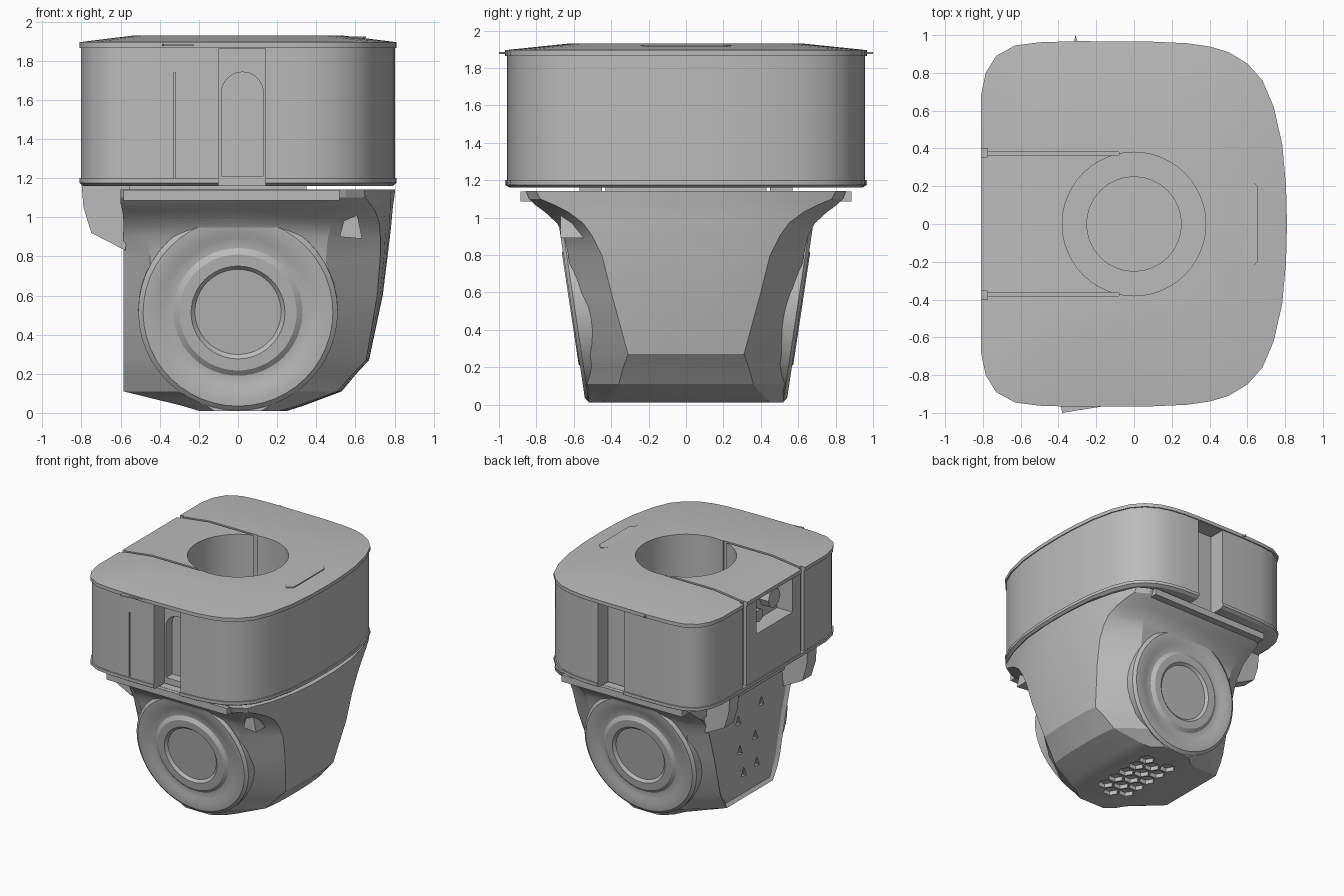
import bpy, bmesh, math
from mathutils import Matrix, Vector

if "Cube" in bpy.data.objects:
    bpy.data.objects.remove(bpy.data.objects["Cube"])

grey = bpy.data.materials.new("mid grey")
grey.diffuse_color = (0.5, 0.5, 0.5, 1)
grey.use_nodes = True
grey.node_tree.nodes["Principled BSDF"].inputs["Base Color"].default_value = grey.diffuse_color


def finish(bm, name, angle=30):
    bmesh.ops.recalc_face_normals(bm, faces=bm.faces)
    me = bpy.data.meshes.new(name)
    bm.to_mesh(me)
    bm.free()
    ob = bpy.data.objects.new(name, me)
    bpy.context.collection.objects.link(ob)
    me.materials.append(grey)
    smooth(ob, angle)
    return ob


def smooth(ob, angle=30):
    bpy.ops.object.select_all(action='DESELECT')
    ob.select_set(True)
    bpy.context.view_layer.objects.active = ob
    bpy.ops.object.shade_smooth_by_angle(angle=math.radians(angle))


def loft(name, rings, angle=30):
    """Skin a stack of equal-length rings and cap both ends."""
    bm = bmesh.new()
    vs = [[bm.verts.new(p) for p in r] for r in rings]
    n = len(vs[0])
    for a, b in zip(vs, vs[1:]):
        for i in range(n):
            j = (i + 1) % n
            bm.faces.new((a[i], a[j], b[j], b[i]))
    bm.faces.new(vs[0])
    bm.faces.new(vs[-1])
    return finish(bm, name, angle)


def box(name, x0, x1, y0, y1, z0, z1):
    return loft(name, [[(x0, y0, z), (x1, y0, z), (x1, y1, z), (x0, y1, z)]
                       for z in (z0, z1)])


def prism_y(name, pts, y0, y1):
    return loft(name, [[(x, y, z) for x, z in pts] for y in (y0, y1)])


def cylinder(name, r, z0, z1, n=48, x=0, y=0):
    return loft(name, [[(x + r * math.cos(2 * math.pi * i / n),
                         y + r * math.sin(2 * math.pi * i / n), z)
                        for i in range(n)] for z in (z0, z1)])


def cut(ob, cutter):
    m = ob.modifiers.new("cut", 'BOOLEAN')
    m.operation, m.solver, m.object = 'DIFFERENCE', 'EXACT', cutter
    bpy.context.view_layer.objects.active = ob
    bpy.ops.object.modifier_apply(modifier=m.name)
    bpy.data.objects.remove(cutter, do_unlink=True)


# Upper housing with rim and shallow crowned lid
half = [(-.81, .68), (-.785, .8), (-.73, .89), (-.63, .945), (-.5, .962),
        (-.3, .968), (.1, .965), (.28, .957), (.4, .94), (.5, .91), (.6, .85),
        (.68, .76), (.74, .62), (.785, .42), (.805, .2), (.81, 0)]
outline = half + [(x, -y) for x, y in reversed(half[:-1])]
steps = [(1.16, .975), (1.175, 1), (1.2, 1), (1.2, .99), (1.865, .99),
         (1.865, 1), (1.895, 1), (1.93, .65)]
housing = loft("upper_housing", [[(x * s, y * s, z) for x, y in outline]
                                 for z, s in steps])

# Stepped central bore
cut(housing, cylinder("cutter", .38, 1.3, 2.1))
cut(housing, cylinder("cutter", .25, 1.21, 1.5, 32))

# Grooves that separate the latch block, with notched outer ends
for s in (-1, 1):
    a, b = sorted((s * .362, s * .382))
    cut(housing, box("cutter", -.9, -.08, a, b, 1.25, 2.1))
    a, b = sorted((s * .355, s * .40))
    cut(housing, box("cutter", -.9, -.775, a, b, 1.2, 2.1))

# Window in the latch block
cut(housing, box("cutter", -.9, -.66, -.25, .22, 1.58, 1.86))

# Deep slots on front and back, the front one with an arched recess
arch = [(-.085, 1.21), (.13, 1.21)] + [
    (.0225 + .1075 * math.cos(math.pi * i / 10),
     1.635 + .1075 * math.sin(math.pi * i / 10)) for i in range(11)]
for s in (-1, 1):
    a, b = sorted((s * .82, s * 1.1))
    cut(housing, box("cutter", -.1, .14, a, b, 1.1, 1.86))
cut(housing, prism_y("cutter", arch, -1.1, -.74))
cut(housing, box("cutter", -.328, -.32, -1.1, -.94, 1.2, 1.74))
smooth(housing)

# Small wheel and stud inside the window
for name, y, z, r in (("window_wheel", -.1, 1.74, .08), ("window_stud", .1, 1.67, .055)):
    ob = cylinder(name, r, 0, .09, 8)
    ob.matrix_world = Matrix.Translation((-.74, y, z)) @ Matrix.Rotation(math.pi / 2, 4, 'Y')

# Marker plate on the lid
loft("lid_marker", [[(.565, -.19, z), (.61, -.24, z), (.655, -.2, z),
                     (.655, .2, z), (.61, .24, z), (.565, .19, z)]
                    for z in (1.915, 1.923)])

# Thin slivers on the lid edge
for s, x in ((-1, -.38), (1, -.31)):
    w = .28 if s < 0 else .015
    loft("edge_sliver", [[(x, s, z), (x + w, s * .955, z), (x - .01, s * .95, z)]
                         for z in (1.875, 1.885)])

# Neck joining housing and lower body
box("neck", -.6, .35, -.43, .43, 1.08, 1.22)

# Lower body: z, left x, right x, left half width, right half width,
# shoulder x, shoulder half width
levels = [(.01, -.2, .25, .45, .45, .12, .52), (.035, -.28, .33, .40, .42, .16, .52),
          (.11, -.585, .53, .30, .36, .3, .53), (.2, -.585, .605, .36, .335, .35, .54),
          (.27, -.585, .67, .39, .31, .4, .55), (.6, -.585, .74, .47, .40, .45, .60),
          (.8, -.585, .765, .53, .45, .45, .63), (.9, -.585, .777, .58, .50, .46, .652),
          (.97, -.585, .785, .64, .55, .48, .69), (1.03, -.59, .79, .72, .63, .51, .755),
          (1.07, -.6, .795, .78, .71, .53, .81), (1.1, -.6, .80, .80, .78, .55, .84),
          (1.142, -.6, .805, .81, .80, .55, .855)]


def section(z, xl, xr, wl, wr, xb, yo):
    def bow(y):  # the right plate bows back to follow the housing
        return xr - .15 * (y / .78) ** 2.5
    side = [(xl, wl), (-xb, yo), (0, yo), (xb, yo)]
    side += [(bow(wr * k), wr * k) for k in (1, .75, .45, .15)]
    return [(x, y, z) for x, y in side] + [(x, -y, z) for x, y in reversed(side)]


body = loft("lower_body", [section(*lv) for lv in levels], 25)

# Recessed panel on the left side
bm = bmesh.new()
bm.from_mesh(body.data)
bm.normal_update()
side = [f for f in bm.faces if f.normal.x < -.97 and f.calc_center_median().z < .99]
bmesh.ops.inset_region(bm, faces=side, thickness=.03, depth=0)
bmesh.ops.translate(bm, vec=(.02, 0, 0), verts=list({v for f in side for v in f.verts}))
bm.to_mesh(body.data)
bm.free()

# Honeycomb recesses underneath
for i in range(-2, 3):
    for j in (-1, 0, 1):
        cut(body, cylinder("cutter", .062, -.1, .045, 6,
                           x=.105 * j, y=.125 * i + .0625 * (j % 2) - .03))

# Triangular vents in the left panel
for y, z in ((.12, .75), (-.18, .8), (.1, .5), (-.1, .55), (.05, .3), (-.12, .32)):
    tri = [(y - .035, z - .03), (y + .035, z - .02), (y, z + .05)]
    cut(body, loft("cutter", [[(x, a, b) for a, b in tri] for x in (-.7, -.54)]))
smooth(body, 25)

# Round ringed bosses, mirrored front and back
profile = [(.22, -.008), (.24, .012), (.3, .012), (.33, -.008), (.38, -.008),
           (.41, .006), (.485, .006), (.51, -.012), (.51, -.35)]
for s, name in ((-1, "front_boss"), (1, "back_boss")):
    axis = Vector((0, s, -.15)).normalized()
    up = Vector((0, s * .15, 1)).normalized()
    centre = Vector((0, s * .607, .515))
    rings = []
    for r, h in profile:
        rings.append([centre + axis * h + r * (Vector((1, 0, 0)) * math.cos(t) + up * math.sin(t))
                      for t in (2 * math.pi * i / 48 for i in range(48))])
    loft(name, rings)

# Side rails and hanging corner tabs
tab = [(-.8, 1.18), (-.79, 1.05), (-.75, .92), (-.575, .83), (-.55, 1.18)]
for s, side_name in ((-1, "front"), (1, "back")):
    a, b = sorted((s * .78, s * .885))
    box(side_name + "_rail", -.585, .52, a, b, 1.085, 1.14)
    a, b = sorted((s * .45, s * .57))
    prism_y(side_name + "_corner_tab", tab, a, b)

# Clip beside the front boss
prism_y("front_clip", [(.52, .9), (.635, .89), (.61, 1.01), (.55, 1.02)], -.67, -.53)
